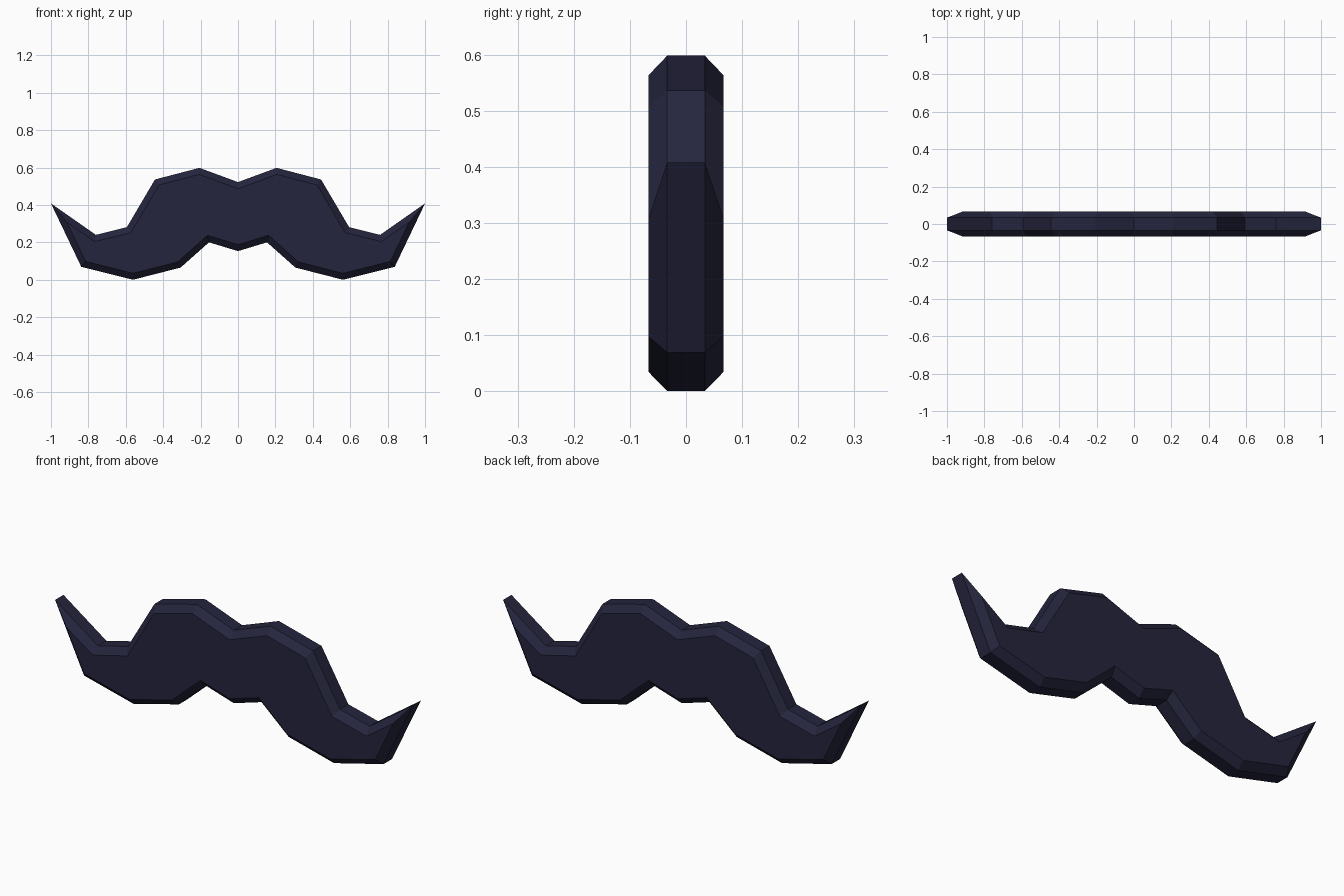
import bpy, bmesh
from mathutils import Vector

if "Cube" in bpy.data.objects:
    bpy.data.objects.remove(bpy.data.objects["Cube"])

HALF = 0.067      # half thickness
BEVEL = 0.0335    # chamfer width

# Right half of the outline, clockwise from top centre to bottom centre (x, z)
right = [(0, 0.522), (0.206, 0.598), (0.444, 0.536), (0.594, 0.281), (0.76, 0.24),
         (1.0, 0.408), (0.838, 0.069), (0.561, 0.0), (0.307, 0.065), (0.155, 0.2),
         (0, 0.153)]
outline = [Vector(p) for p in right + [(-x, z) for x, z in right[-2:0:-1]]]


def inset(points, d):
    """Offset a clockwise outline inwards with mitred corners."""
    result = []
    for i, p in enumerate(points):
        a = (p - points[i - 1]).normalized()
        b = (points[(i + 1) % len(points)] - p).normalized()
        na, nb = Vector((a.y, -a.x)), Vector((b.y, -b.x))
        result.append(p + (na + nb) * d / (1 + na.dot(nb)))
    return result


# Moustache: two flat faces, chamfered rims and a straight edge band
bm = bmesh.new()
inner = inset(outline, BEVEL)
layers = [(inner, -HALF), (outline, -HALF + BEVEL), (outline, HALF - BEVEL), (inner, HALF)]
rings = [[bm.verts.new((p.x, y, p.y)) for p in pts] for pts, y in layers]
n = len(outline)
for r0, r1 in zip(rings, rings[1:]):
    for i in range(n):
        j = (i + 1) % n
        bm.faces.new((r0[i], r0[j], r1[j], r1[i]))
caps = [bm.faces.new(rings[0]), bm.faces.new(rings[-1])]
bmesh.ops.recalc_face_normals(bm, faces=bm.faces)
bmesh.ops.triangulate(bm, faces=caps)

mesh = bpy.data.meshes.new("moustache")
bm.to_mesh(mesh)
bm.free()

mat = bpy.data.materials.new("dark navy")
mat.diffuse_color = (0.018, 0.018, 0.047, 1)
mat.use_nodes = True
mat.node_tree.nodes["Principled BSDF"].inputs["Base Color"].default_value = mat.diffuse_color
mesh.materials.append(mat)
bpy.context.collection.objects.link(bpy.data.objects.new("moustache", mesh))
